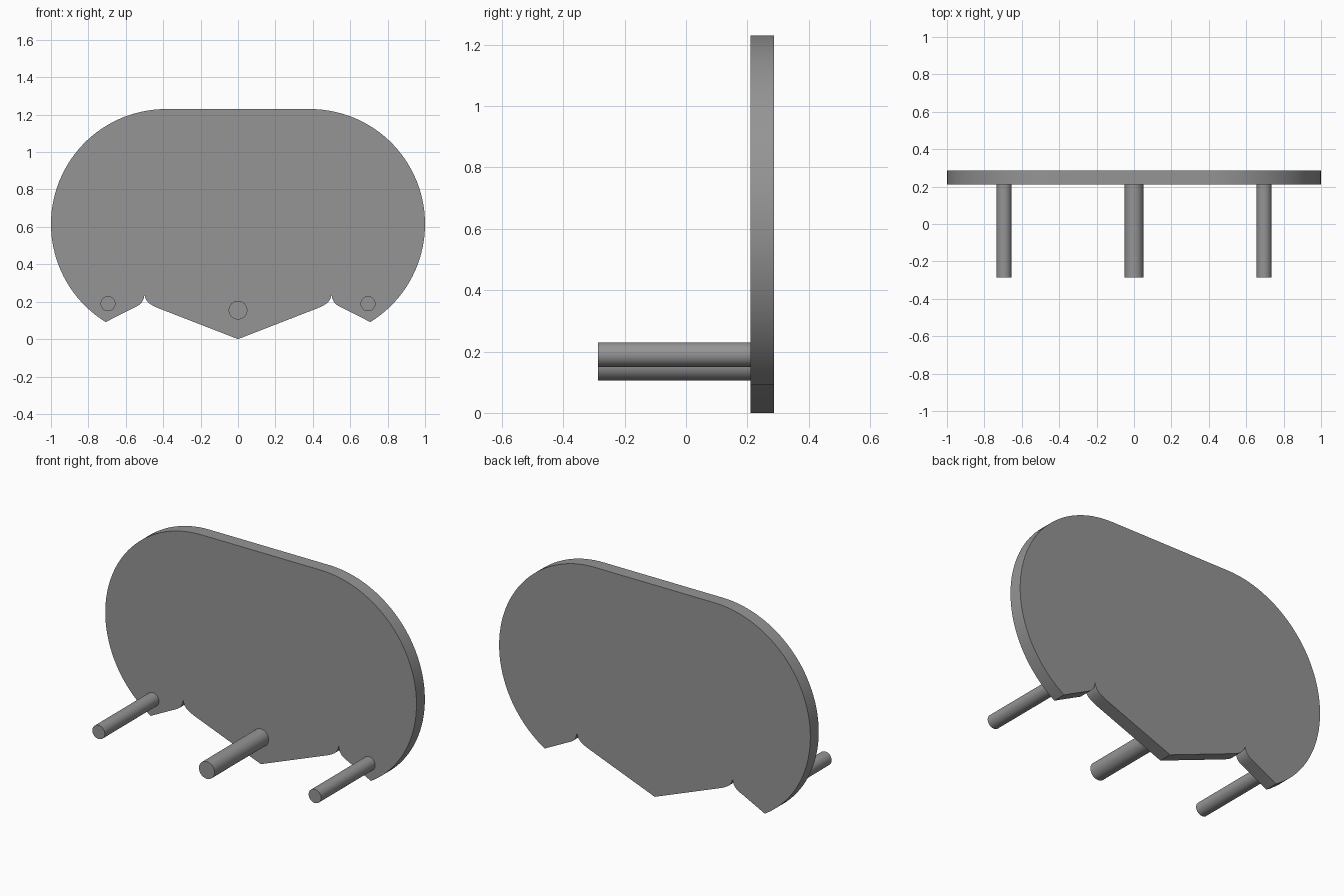
import bpy, bmesh, math
from mathutils import Vector
from mathutils.geometry import interpolate_bezier

if "Cube" in bpy.data.objects:
    bpy.data.objects.remove(bpy.data.objects["Cube"])

grey = bpy.data.materials.new("mid grey")
grey.diffuse_color = (0.3, 0.3, 0.3, 1)
grey.use_nodes = True
grey.node_tree.nodes["Principled BSDF"].inputs["Base Color"].default_value = grey.diffuse_color

Y_FRONT, Y_BACK, Y_PEG = 0.21, 0.287, -0.287


def finish(bm, name):
    bmesh.ops.recalc_face_normals(bm, faces=bm.faces)
    mesh = bpy.data.meshes.new(name)
    bm.to_mesh(mesh)
    bm.free()
    mesh.materials.append(grey)
    obj = bpy.data.objects.new(name, mesh)
    bpy.context.collection.objects.link(obj)
    bpy.ops.object.select_all(action='DESELECT')
    obj.select_set(True)
    bpy.context.view_layer.objects.active = obj
    bpy.ops.object.shade_smooth_by_angle(angle=math.radians(30))
    return obj


def extrude_profile(name, points, y0, y1):
    bm = bmesh.new()
    face = bm.faces.new([bm.verts.new((x, y0, z)) for x, z in points])
    ext = bmesh.ops.extrude_face_region(bm, geom=[face])["geom"]
    verts = [v for v in ext if isinstance(v, bmesh.types.BMVert)]
    bmesh.ops.translate(bm, verts=verts, vec=(0, y1 - y0, 0))
    return finish(bm, name)


def curve(*pts):
    return [(p.x, p.y) for p in interpolate_bezier(*[Vector(p) for p in pts], 10)]


# Right half of the panel outline, from bottom tip to the top edge
R, CX = 0.615, 0.385
half = [(0, 0)]
half += curve((0.42, 0.163), (0.47, 0.183), (0.498, 0.2), (0.5, 0.245))
half += curve((0.5, 0.245), (0.502, 0.2), (0.52, 0.183), (0.56, 0.166))[1:]
start = math.atan2(0.095 - R, 0.705 - CX)
for i in range(49):
    a = start + (math.pi / 2 - start) * i / 48
    half.append((CX + R * math.cos(a), R + R * math.sin(a)))

# Panel: mirrored outline with thickness
outline = half + [(-x, z) for x, z in reversed(half[1:])]
extrude_profile("back_panel", outline, Y_FRONT, Y_BACK)

# Round pegs reaching forward from the panel
for name, x, z, r in (("left_peg", -0.695, 0.19, 0.04),
                      ("centre_peg", 0, 0.155, 0.05),
                      ("right_peg", 0.695, 0.19, 0.04)):
    ring = [(x + r * math.cos(math.tau * i / 40), z + r * math.sin(math.tau * i / 40))
            for i in range(40)]
    extrude_profile(name, ring, Y_PEG, Y_FRONT)
